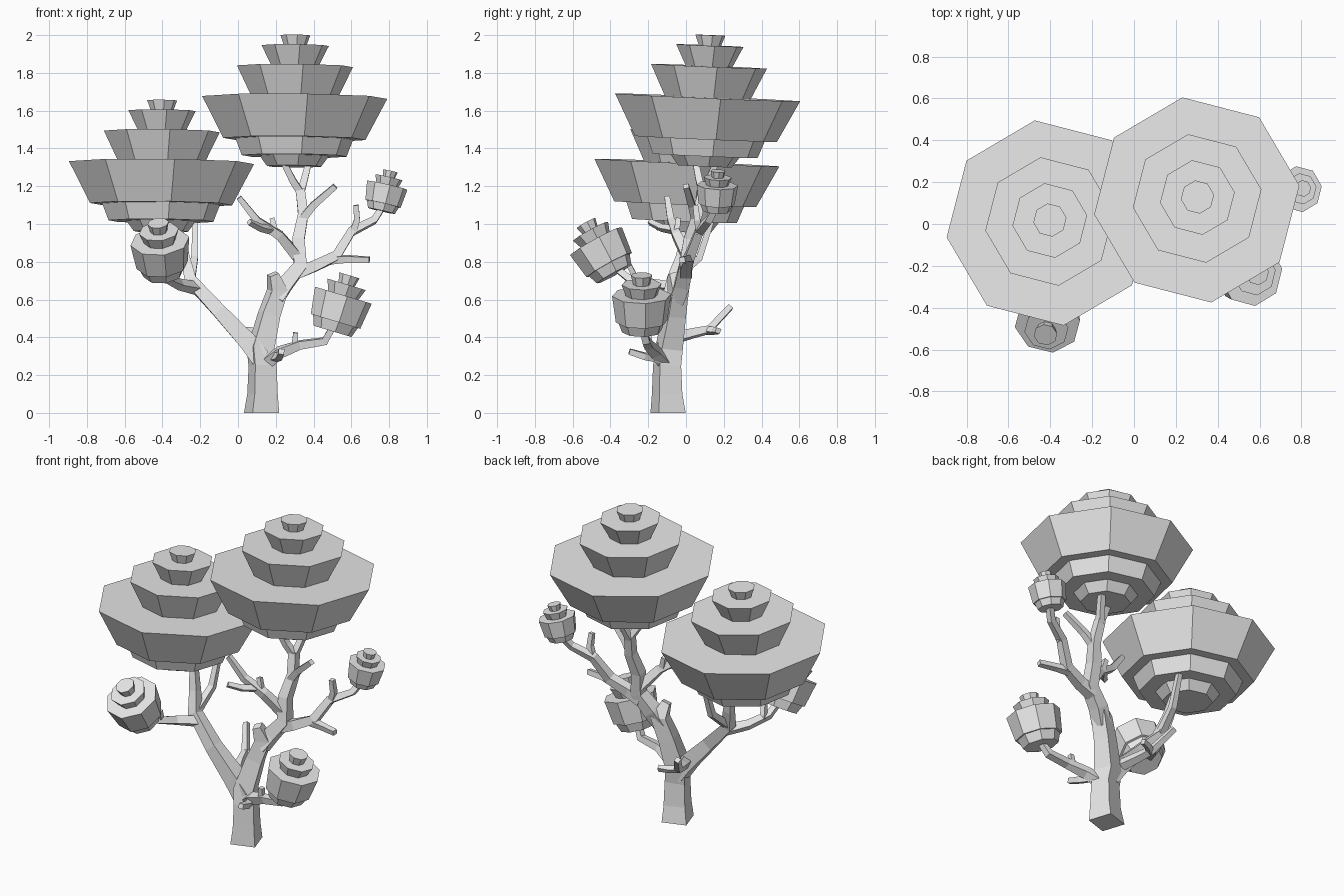
import bpy, bmesh, math
from mathutils import Vector, Matrix

old = bpy.data.objects.get("Cube")
if old:
    bpy.data.objects.remove(old, do_unlink=True)

grey = bpy.data.materials.new("plain_grey")
grey.use_nodes = True
grey.diffuse_color = (0.8, 0.8, 0.8, 1)
grey.node_tree.nodes["Principled BSDF"].inputs["Base Color"].default_value = (0.8, 0.8, 0.8, 1)
UP = Vector((0, 0, 1))


def finish(name, rings):
    """Bridge a stack of vertex rings and cap both ends."""
    bm = bmesh.new()
    loops = [[bm.verts.new(p) for p in ring] for ring in rings]
    n = len(loops[0])
    for a, b in zip(loops, loops[1:]):
        for i in range(n):
            j = (i + 1) % n
            bm.faces.new((a[i], a[j], b[j], b[i]))
    bm.faces.new(loops[0][::-1])
    bm.faces.new(loops[-1])
    bmesh.ops.recalc_face_normals(bm, faces=bm.faces)
    mesh = bpy.data.meshes.new(name)
    bm.to_mesh(mesh)
    bm.free()
    mesh.materials.append(grey)
    obj = bpy.data.objects.new(name, mesh)
    bpy.context.collection.objects.link(obj)
    return obj


def circle(r, n, phase):
    return [Vector((r * math.cos(phase + math.tau * i / n),
                    r * math.sin(phase + math.tau * i / n), 0)) for i in range(n)]


def limb(name, points, widths, turn=0):
    """Square tapered branch; widths are half widths, spread along the path."""
    pts = [Vector(p) for p in points]
    rings = []
    for i, p in enumerate(pts):
        if i == 0:
            t = pts[1] - p
        elif i == len(pts) - 1:
            t = p - pts[i - 1]
        else:
            t = (pts[i + 1] - p).normalized() + (p - pts[i - 1]).normalized()
        if p.z == 0:
            t = UP
        q = UP.rotation_difference(t.normalized())
        if len(widths) == len(pts):
            w = widths[i]
        else:
            w = widths[0] + (widths[-1] - widths[0]) * i / (len(pts) - 1)
        rings.append([p + q @ v for v in circle(w * math.sqrt(2), 4, math.radians(45 + turn))])
    return finish(name, rings)


def foliage(name, profile, centre, axis, scale=1.0):
    """Eight-sided stack of flared tiers along a tilted axis."""
    rings = [[v + UP * z for v in circle(r, 8, math.radians(8))] for r, z in profile]
    obj = finish(name, rings)
    q = UP.rotation_difference(Vector(axis).normalized())
    obj.data.transform(Matrix.Translation(centre) @ q.to_matrix().to_4x4() @ Matrix.Scale(scale, 4))
    return obj


# Large crowns
crown = [(.145, -.365), (.185, -.31), (.28, -.31), (.315, -.22), (.38, -.22), (.495, 0),
         (.23, 0), (.31, .165), (.125, .165), (.18, .275), (.06, .275), (.08, .33)]
foliage("crown_left", crown, (.30, .115, 1.67), (.01, .042, 1))
foliage("crown_right", crown, (-.405, .005, 1.325), (.01, .042, 1))

# Small leaf clusters
cluster = [(.105, -.155), (.125, -.1), (.138, -.1), (.158, .045),
           (.085, .045), (.107, .105), (.045, .105), (.057, .155)]
foliage("cluster_upper_left", cluster, (.783, .165, 1.175), (.05, .01, .22), .7)
foliage("cluster_front_right", cluster, (-.41, -.455, .87), (-.02, -.116, .21))
foliage("cluster_lower_left", cluster, (.545, -.235, .58), (.09, 0, .3))

# Trunk
limb("trunk", [(.125, -.095, 0), (.13, -.1, .1), (.13, -.1, .25), (.12, -.09, .34),
               (.165, -.06, .52), (.21, -.04, .65), (.185, -.07, .735)],
     [.074, .064, .059, .058, .048, .045, .025], turn=18)

# Limb to the left crown with its fork and twigs
limb("left_limb", [(.2, -.05, .6), (.25, -.02, .68), (.33, 0, .78), (.32, .02, .92), (.345, .06, 1.05),
                   (.33, .09, 1.18)], [.04, .04, .036, .032, .027, .024])
limb("left_fork_inner", [(.335, .09, 1.16), (.29, .07, 1.23), (.24, .05, 1.33)], [.02, .016])
limb("left_fork_outer", [(.33, .09, 1.16), (.35, .12, 1.23), (.375, .16, 1.33)], [.02, .016])
limb("left_limb_twig", [(.335, .05, 1.02), (.4, .03, 1.1), (.515, 0, 1.2)], [.022, .015])
limb("inner_twig", [(.32, .01, .82), (.22, -.05, .94), (.1, -.08, 1.02), (.005, -.1, 1.14)], [.028, .014])
limb("inner_twig_stub", [(.17, -.07, .97), (.12, -.13, .98), (.06, -.19, 1.01)], [.018, .013])
limb("inner_twig_spur", [(.2, -.05, .95), (.18, -.04, 1.03)], [.016, .013])

# Branch to the upper left cluster
limb("outer_branch", [(.31, 0, .74), (.4, 0, .775), (.52, .02, .83), (.6, .07, .96), (.72, .12, 1.02),
                      (.765, .16, 1.09)], [.032, .029, .026, .022, .018, .016])
limb("outer_branch_stub", [(.5, .02, .81), (.58, 0, .815), (.695, -.02, .81)], [.02, .015])
limb("outer_branch_spur", [(.605, .07, .95), (.63, .06, 1.02), (.625, .05, 1.1)], [.018, .014])

# Limb to the right crown with its twigs
limb("right_limb", [(.12, -.1, .29), (.05, -.1, .38), (-.1, -.1, .54), (-.25, -.07, .7),
                    (-.28, -.03, .82), (-.31, .0, .98)], [.052, .048, .037, .032, .025, .018])
limb("right_limb_twig", [(-.25, -.07, .7), (-.23, .07, .82), (-.225, .14, 1.03)], [.022, .014])
limb("front_branch", [(-.22, -.08, .66), (-.31, -.18, .68), (-.37, -.3, .71), (-.39, -.39, .78)], [.026, .015])
limb("front_branch_spur", [(-.36, -.26, .7), (-.34, -.3, .78)], [.016, .013])

# Back twigs
limb("back_twig", [(.05, -.08, .39), (.0, .03, .42), (-.03, .12, .44), (-.105, .235, .56)], [.026, .015])
limb("back_twig_stub", [(-.03, .11, .435), (.02, .15, .435), (.075, .17, .435)], [.017, .014])

# Branch to the lower left cluster
limb("lower_branch", [(.13, -.1, .25), (.22, -.16, .32), (.33, -.2, .36), (.46, -.21, .38),
                      (.505, -.235, .46)], [.032, .027, .022, .02, .016])
limb("lower_branch_spur", [(.3, -.19, .35), (.305, -.2, .425)], [.016, .013])
limb("lower_branch_stub", [(.19, -.14, .29), (.22, -.22, .3), (.23, -.3, .325)], [.02, .015])
